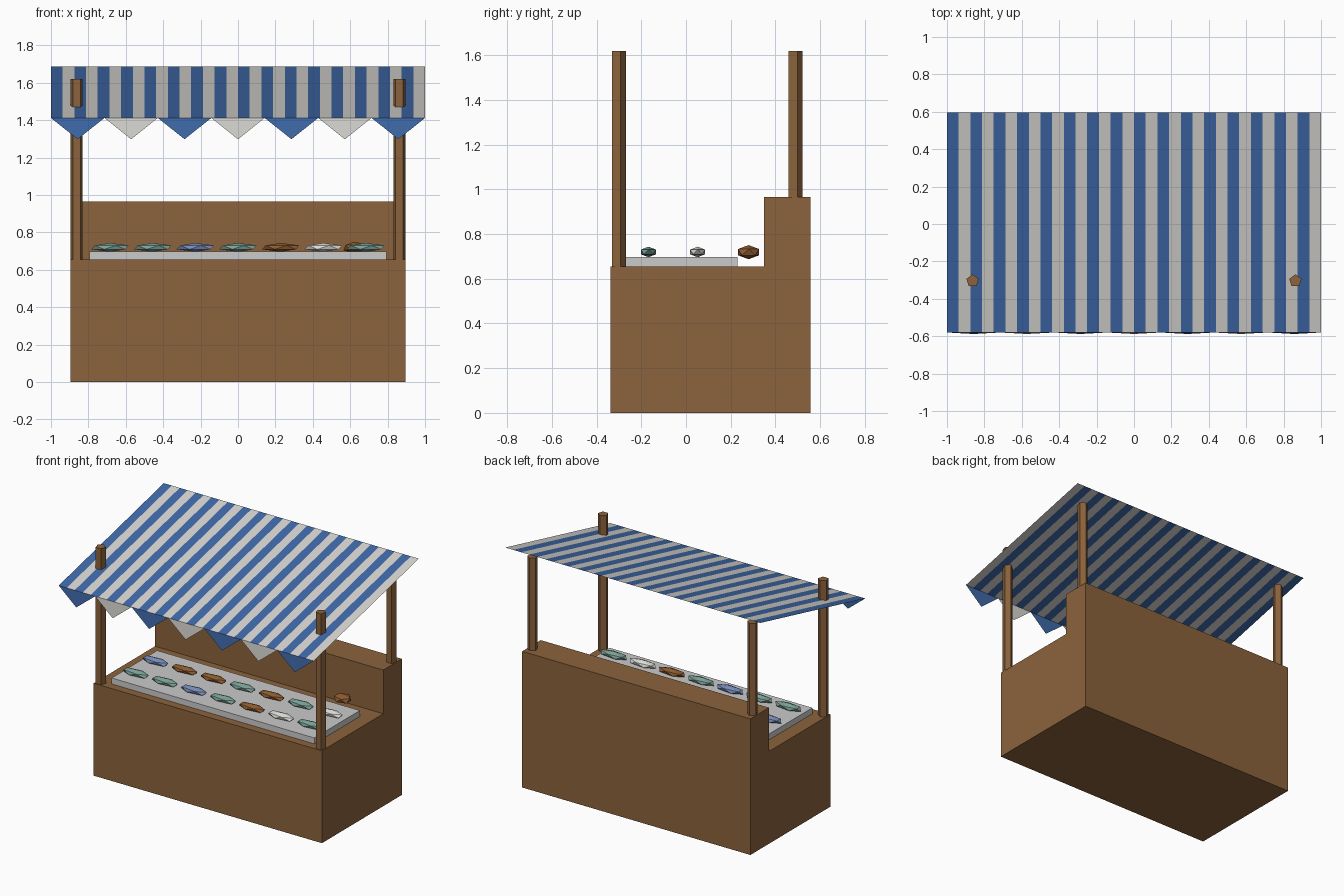
import bpy
import bmesh
from math import sin, cos, tau
from mathutils import Vector, Matrix

cube = bpy.data.objects.get("Cube")
if cube:
    bpy.data.objects.remove(cube, do_unlink=True)


def material(name, *srgb):
    """Flat material from 0-255 display values, stored as linear."""
    linear = [((c / 255 + 0.055) / 1.055) ** 2.4 for c in srgb] + [1]
    mat = bpy.data.materials.new(name)
    mat.use_nodes = True
    mat.diffuse_color = linear
    mat.node_tree.nodes["Principled BSDF"].inputs["Base Color"].default_value = linear
    return mat


WOOD = material("wood", 139, 99, 60)
BLUE = material("blue_cloth", 62, 104, 168)
WHITE = material("white_cloth", 214, 212, 207)
TRAY = material("tray_grey", 203, 203, 203)
FISH = {
    "teal": material("teal_fish", 124, 163, 153),
    "blue": material("blue_fish", 122, 142, 188),
    "brown": material("brown_fish", 143, 92, 48),
    "white": material("white_fish", 222, 222, 218),
}


def finish(name, bm, *mats):
    mesh = bpy.data.meshes.new(name)
    bm.to_mesh(mesh)
    bm.free()
    for mat in mats:
        mesh.materials.append(mat)
    obj = bpy.data.objects.new(name, mesh)
    bpy.context.collection.objects.link(obj)
    return obj


def prism(name, profile, offset, mat):
    """Closed solid: a flat profile extruded along an offset."""
    bm = bmesh.new()
    face = bm.faces.new([bm.verts.new(p) for p in profile])
    ext = bmesh.ops.extrude_face_region(bm, geom=[face], use_keep_orig=True)
    moved = [g for g in ext["geom"] if isinstance(g, bmesh.types.BMVert)]
    bmesh.ops.translate(bm, verts=moved, vec=offset)
    bmesh.ops.recalc_face_normals(bm, faces=bm.faces)
    return finish(name, bm, mat)


def lump(name, centre, radii, mat):
    """Faceted ellipsoid."""
    bm = bmesh.new()
    bmesh.ops.create_icosphere(bm, subdivisions=1, radius=1,
                               matrix=Matrix.LocRotScale(Vector(centre), None, Vector(radii)))
    return finish(name, bm, mat)


# Counter with raised back ledge
HALF, FRONT, STEP, BACK = 0.895, -0.338, 0.349, 0.557
LOW, HIGH, POST_TOP = 0.655, 0.965, 1.62
side = [(FRONT, 0), (BACK, 0), (BACK, HIGH), (STEP, HIGH), (STEP, LOW), (FRONT, LOW)]
prism("counter", [(-HALF, y, z) for y, z in side], (2 * HALF, 0, 0), WOOD)

# Display tray
tray = [(-0.795, -0.28), (0.795, -0.28), (0.795, 0.23), (-0.795, 0.23)]
prism("tray", [(x, y, LOW) for x, y in tray], (0, 0, 0.042), TRAY)

# Five-sided posts
for side_name, x in (("right", -0.863), ("left", 0.863)):
    for end, y, base in (("front", -0.304, LOW), ("back", 0.487, HIGH)):
        ring = [(x + 0.0346 * sin(tau * i / 5), y + 0.0346 * cos(tau * i / 5), base)
                for i in range(5)]
        prism(f"{end}_post_{side_name}", ring, (0, 0, POST_TOP - base), WOOD)

# Sloping striped awning
STRIPES = 32
EAVE, RIDGE = (-0.58, 1.412), (0.597, 1.688)
bm = bmesh.new()
rows = [[bm.verts.new((-1 + 2 * i / STRIPES, *edge)) for i in range(STRIPES + 1)]
        for edge in (EAVE, RIDGE)]
for i in range(STRIPES):
    face = bm.faces.new((rows[0][i], rows[0][i + 1], rows[1][i + 1], rows[1][i]))
    face.material_index = i % 2
finish("awning", bm, BLUE, WHITE)

# Hanging pennants along the eave
PENNANTS = 7
bm = bmesh.new()
for i in range(PENNANTS):
    x0, x1 = (-1 + 2 * k / PENNANTS for k in (i, i + 1))
    corners = [(x0, *EAVE), ((x0 + x1) / 2, -0.588, 1.298), (x1, *EAVE)]
    face = bm.faces.new([bm.verts.new(c) for c in corners])
    face.material_index = i % 2
finish("pennants", bm, BLUE, WHITE)

# Two rows of fish, and one round lump behind the tray
catch = {
    "front": (-0.168, "teal teal blue teal brown white teal"),
    "back": (0.052, "blue brown brown teal brown teal white"),
}
for row, (y, colours) in catch.items():
    for i, colour in enumerate(colours.split()):
        lump(f"fish_{row}_{i + 1}", ((i - 3) * 0.228, y, 0.72),
             (0.112, 0.0394, 0.0235), FISH[colour])
lump("loose_lump", (0.624, 0.28, 0.719), (0.067, 0.055, 0.0315), FISH["brown"])
